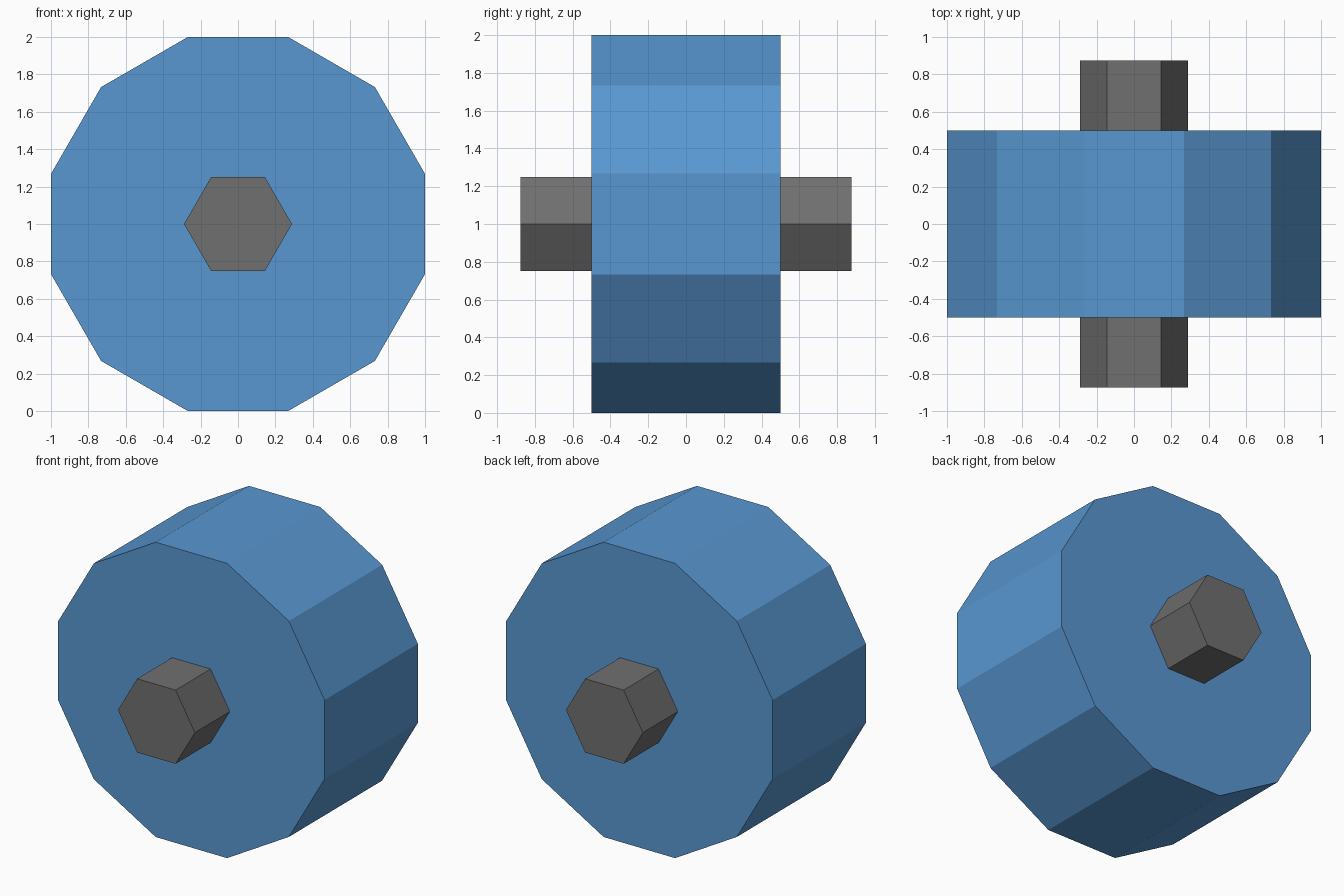
import bpy, bmesh
from math import pi, cos, sin

if "Cube" in bpy.data.objects:
    bpy.data.objects.remove(bpy.data.objects["Cube"])


def material(name, rgb):
    m = bpy.data.materials.new(name)
    m.diffuse_color = (*rgb, 1)
    m.use_nodes = True
    m.node_tree.nodes["Principled BSDF"].inputs["Base Color"].default_value = m.diffuse_color
    return m


def prism(name, sides, apothem, half_length, start, mat, z=1.0):
    """Regular prism lying along y, sized across its flats."""
    r = apothem / cos(pi / sides)
    bm = bmesh.new()
    ring = []
    for i in range(sides):
        a = start + 2 * pi * i / sides
        ring.append(bm.verts.new((r * cos(a), -half_length, z + r * sin(a))))
    face = bm.faces.new(ring)
    ext = bmesh.ops.extrude_face_region(bm, geom=[face], use_keep_orig=True)
    moved = [v for v in ext["geom"] if isinstance(v, bmesh.types.BMVert)]
    bmesh.ops.translate(bm, verts=moved, vec=(0, 2 * half_length, 0))
    bmesh.ops.recalc_face_normals(bm, faces=bm.faces)
    mesh = bpy.data.meshes.new(name)
    bm.to_mesh(mesh)
    bm.free()
    mesh.materials.append(mat)
    ob = bpy.data.objects.new(name, mesh)
    bpy.context.collection.objects.link(ob)
    return ob


# Twelve-sided drum resting on a flat
prism("roller_drum", 12, 1.0, 0.5, pi / 12, material("blue", (0.1, 0.31, 0.64)))

# Hexagonal axle running through the drum
prism("axle", 6, 0.25, 0.875, 0.0, material("dark_grey", (0.16, 0.16, 0.16)))
